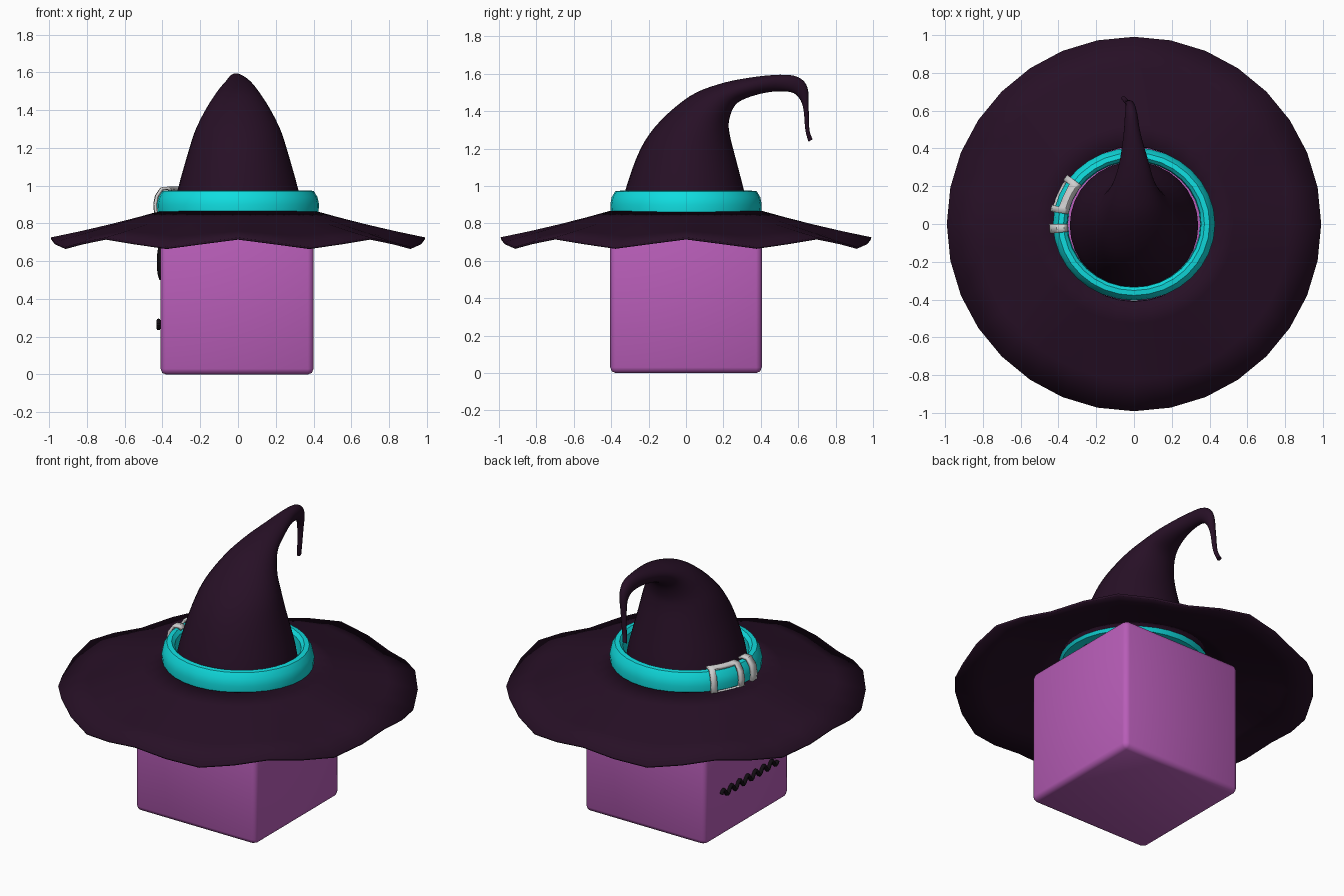
import bpy, bmesh, math
from mathutils import Vector

if "Cube" in bpy.data.objects:
    bpy.data.objects.remove(bpy.data.objects["Cube"])


def material(name, rgb):
    m = bpy.data.materials.new(name)
    m.diffuse_color = (*rgb, 1)
    m.use_nodes = True
    m.node_tree.nodes["Principled BSDF"].inputs["Base Color"].default_value = m.diffuse_color
    return m


PURPLE = material("orchid purple", (0.48, 0.11, 0.48))
DARK = material("dark plum", (0.020, 0.005, 0.019))
TEAL = material("turquoise", (0.005, 0.72, 0.74))
SILVER = material("light grey", (0.62, 0.62, 0.62))
BLACK = material("near black", (0.006, 0.004, 0.006))


def finish(obj, mat, angle=None):
    """Assign the colour and smooth shading (optionally keeping sharp edges)."""
    obj.data.materials.append(mat)
    bpy.ops.object.select_all(action='DESELECT')
    obj.select_set(True)
    bpy.context.view_layer.objects.active = obj
    if angle is None:
        bpy.ops.object.shade_smooth()
    else:
        bpy.ops.object.shade_smooth_by_angle(angle=math.radians(angle))
    return obj


def grid_mesh(name, rows, closed=True, cap=False, skip=lambda r, c: False):
    """Skin rows of points; closed joins each row's last point to its first."""
    bm = bmesh.new()
    vs = [[bm.verts.new(p) for p in row] for row in rows]
    n = len(vs[0])
    for r in range(len(vs) - 1):
        for c in range(n if closed else n - 1):
            if not skip(r, c):
                d = (c + 1) % n
                bm.faces.new((vs[r][c], vs[r][d], vs[r + 1][d], vs[r + 1][c]))
    if cap:
        bm.faces.new(vs[-1])
    bmesh.ops.delete(bm, geom=[v for v in bm.verts if not v.link_faces], context='VERTS')
    bmesh.ops.recalc_face_normals(bm, faces=bm.faces)
    me = bpy.data.meshes.new(name)
    bm.to_mesh(me)
    bm.free()
    obj = bpy.data.objects.new(name, me)
    bpy.context.collection.objects.link(obj)
    return obj


def solidify(obj, thickness, offset):
    mod = obj.modifiers.new("thickness", 'SOLIDIFY')
    mod.thickness, mod.offset = thickness, offset


def oval(r, z, a):
    """Point on the slightly wide oval that the band follows."""
    return Vector((r * 1.06 * math.cos(a), r * math.sin(a), z))


# Cube head
bpy.ops.mesh.primitive_cube_add(size=0.81, location=(-0.005, 0, 0.405))
head = bpy.context.object
head.name = "head"
bev = head.modifiers.new("round edges", 'BEVEL')
bev.width, bev.segments = 0.03, 2
finish(head, PURPLE)

# Wavy hat brim
rows = []
for t in (0, 0.2, 0.45, 0.72, 1):
    row = []
    for i in range(32):
        a = math.tau * i / 32
        r = 0.41 + 0.58 * t
        z = 0.86 - 0.165 * t + 0.025 * t * t * math.cos(8 * a)
        row.append((r * math.cos(a), r * math.sin(a), z))
    rows.append(row)
brim = grid_mesh("hat_brim", rows)
solidify(brim, 0.012, 0)
finish(brim, DARK, 40)

# Bent hat cone: outer edge (y, z), inner edge (y, z), half width, x shift
sections = [
    (-.345, .86, .33, .86, .34, 0), (-.325, .975, .31, .975, .32, 0),
    (-.245, 1.195, .265, 1.15, .265, 0), (-.14, 1.345, .235, 1.27, .22, 0),
    (.02, 1.48, .23, 1.35, .16, 0), (.17, 1.543, .265, 1.435, .11, 0),
    (.33, 1.578, .345, 1.478, .075, 0), (.50, 1.595, .46, 1.504, .045, -.01),
    (.60, 1.582, .56, 1.502, .033, -.015), (.65, 1.525, .605, 1.47, .024, -.02),
    (.656, 1.41, .628, 1.41, .018, -.03), (.66, 1.30, .638, 1.30, .014, -.04),
    (.677, 1.25, .655, 1.237, .012, -.055)]


def spline(p, steps):
    """Smoothly interpolate the sections."""
    out = []
    for i in range(len(p) - 1):
        q = (p[max(i - 1, 0)], p[i], p[i + 1], p[min(i + 2, len(p) - 1)])
        for s in range(steps):
            t = s / steps
            out.append([b + .5 * t * (c - a + t * (2*a - 5*b + 4*c - d + t * (3*(b - c) + d - a)))
                        for a, b, c, d in zip(*q)])
    return out + [p[-1]]


rows = []
for oy, oz, iy, iz, w, x in spline(sections, 4):
    mid, half = Vector((x, (oy + iy) / 2, (oz + iz) / 2)), Vector((0, (iy - oy) / 2, (iz - oz) / 2))
    rows.append([mid + half * math.sin(math.tau * k / 32) + Vector((w * math.cos(math.tau * k / 32), 0, 0))
                 for k in range(32)])
finish(grid_mesh("hat_cone", rows, cap=True), DARK, 50)

# Faceted hat band
band_profile = [(.33, .84), (.385, .835), (.402, .86), (.405, .90), (.397, .94),
                (.378, .972), (.352, .975), (.335, .955), (.33, .84)]
rows = [[oval(r, z, math.tau * i / 32) for i in range(32)] for r, z in band_profile]
finish(grid_mesh("hat_band", rows), TEAL, 25)

# Buckle frame and strap loop wrapped over the band
clasp_profile = [(.335, .975), (.352, .987), (.383, .984), (.408, .945),
                 (.416, .90), (.413, .86), (.395, .845)]


def clasp(name, start, end, cols, skip=lambda r, c: False):
    rows = [[oval(r, z, math.radians(start + (end - start) * c / cols)) for c in range(cols + 1)]
            for r, z in clasp_profile]
    obj = grid_mesh(name, rows, closed=False, skip=skip)
    solidify(obj, 0.016, 0)
    finish(obj, SILVER, 30)


clasp("buckle_frame", 142, 171, 6, lambda r, c: 1 < r < 5 and 1 <= c <= 4)
clasp("strap_loop", 180, 187, 2)


# Wavy mouth on the left face
curve = bpy.data.curves.new("mouth", 'CURVE')
curve.dimensions = '3D'
curve.bevel_depth, curve.bevel_resolution, curve.use_fill_caps = 0.011, 2, True
line = curve.splines.new('POLY')
N = 56
line.points.add(N)
for i, p in enumerate(line.points):
    p.co = (-0.421, 0.26 - 0.54 * i / N, 0.265 + 0.02 * math.sin(math.tau * 7 * i / N), 1)
mouth = bpy.data.objects.new("mouth", curve)
bpy.context.collection.objects.link(mouth)
curve.materials.append(BLACK)

# Flat oval eyes above the mouth
for side, y in (("left", -0.17), ("right", 0.17)):
    bpy.ops.mesh.primitive_uv_sphere_add(segments=24, ring_count=12, location=(-0.412, y, 0.595))
    eye = bpy.context.object
    eye.name = side + "_eye"
    eye.scale = (0.018, 0.065, 0.095)
    finish(eye, BLACK)
